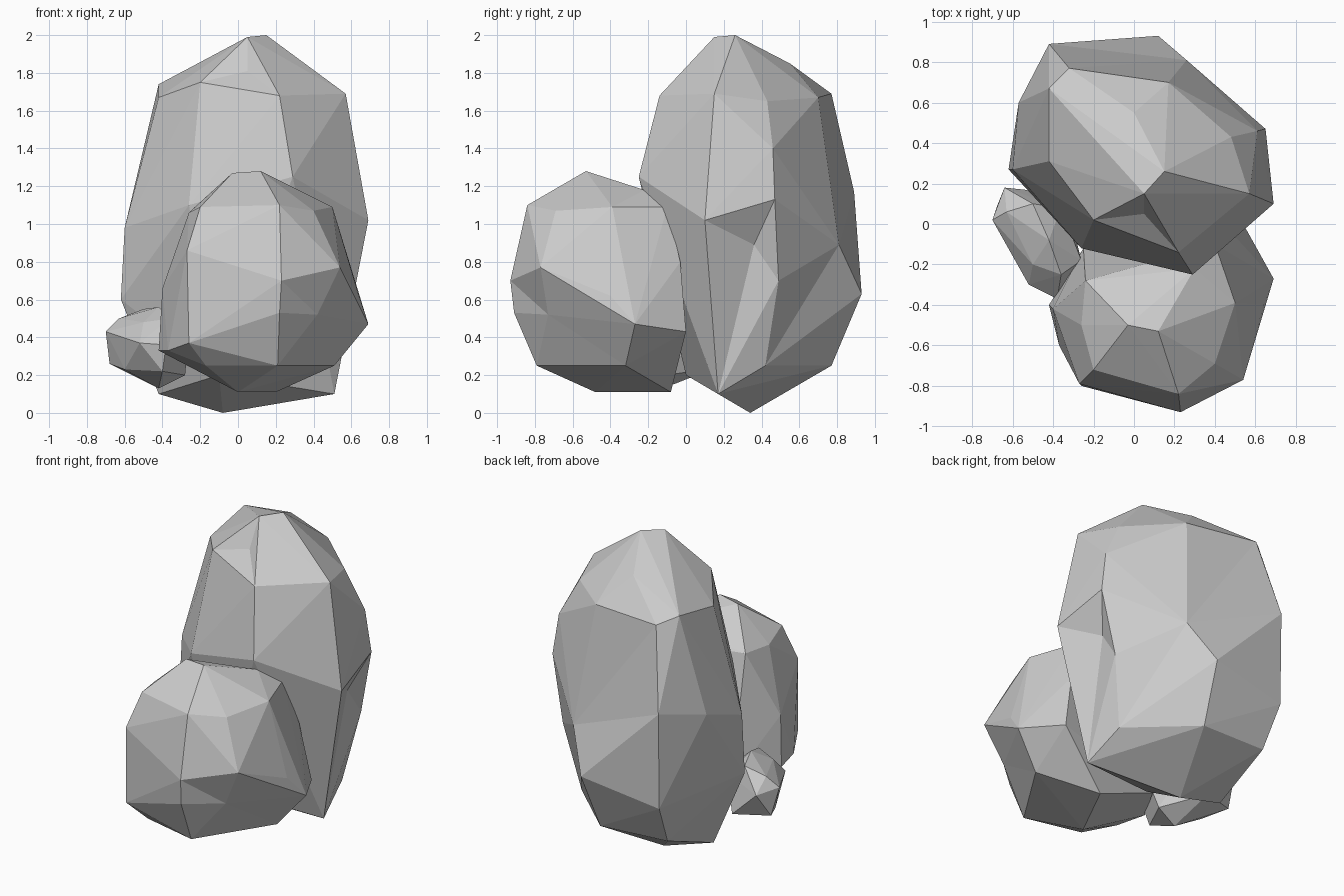
import bpy, bmesh
from mathutils import Vector


def rock(name, points, dents=()):
    """Faceted boulder: hull of the corner points; dent corners are hulled
    slightly outward and then pulled in to form hollows."""
    centre = sum((Vector(p) for p in points), Vector()) / len(points)
    bm = bmesh.new()
    for p in points:
        bm.verts.new(p)
    hollows = []
    for *p, push in dents:
        target = Vector(p)
        hollows.append((bm.verts.new(centre + (target - centre) * push), target))
    bmesh.ops.convex_hull(bm, input=bm.verts[:])
    for v, target in hollows:
        v.co = target
    bmesh.ops.delete(bm, geom=[v for v in bm.verts if not v.link_faces], context='VERTS')
    bmesh.ops.recalc_face_normals(bm, faces=bm.faces[:])
    mesh = bpy.data.meshes.new(name)
    bm.to_mesh(mesh)
    bm.free()
    obj = bpy.data.objects.new(name, mesh)
    bpy.context.collection.objects.link(obj)
    return obj


# Tall boulder at the back, with a waist on its right and back side
rock("tall_boulder", [
    (.15, .26, 2), (.05, .15, 1.99), (.0, .55, 1.85), (-.2, .02, 1.75),
    (-.42, .31, 1.67), (-.42, .67, 1.74), (-.32, .77, 1.69), (.17, .70, 1.67),
    (.48, .43, 1.65), (.57, .15, 1.69), (.22, -.14, 1.68), (.29, -.25, 1.25),
    (.61, .46, 1.4), (.65, .47, 1.13), (.69, .10, 1.02), (-.26, -.12, 1.1),
    (-.6, .27, .98), (-.57, .6, 1.1), (-.42, .89, 1.17), (-.42, .88, .54),
    (.12, .93, .63), (.56, .49, .70), (.47, .42, .25), (.09, .77, .25),
    (-.39, .75, .27), (-.62, .27, .6), (.51, .17, .10), (-.08, .34, 0),
    (-.42, .31, .1), (-.1, 0, .2)],
    dents=[(.26, .81, .89, 1.16), (.55, .36, .89, 1.14), (.05, .05, 1.81, 1.07)])

# Round boulder in front, with a hollow low on its right side
rock("front_boulder", [
    (.12, -.53, 1.28), (-.03, -.5, 1.27), (.3, -.22, 1.18), (.22, -.84, 1.10),
    (.23, -.93, .70), (.54, -.77, .77), (.40, -.69, 1.07), (.50, -.39, 1.09),
    (.64, -.4, .62), (.69, -.27, .47), (.47, -.03, .8), (-.2, -.72, 1.09),
    (-.27, -.79, .86), (-.26, -.5, 1.06), (-.24, -.28, 1.08), (-.4, -.42, .66),
    (-.42, -.4, .33), (-.37, -.6, .33), (-.26, -.8, .37), (-.17, -.7, .25),
    (.21, -.79, .25), (.22, -.91, .53), (.51, -.32, .25), (.54, 0, .43),
    (0, -.48, .11), (.2, -.08, .11), (-.25, -.12, .3), (.4, -.1, 1.09)],
    dents=[(.42, -.73, .52, 1.25)])

# Small stone on the left
rock("small_stone", [
    (-.70, .02, .43), (-.64, .18, .42), (-.68, .08, .26), (-.63, .06, .5),
    (-.5, .1, .55), (-.42, -.08, .56), (-.5, -.2, .48), (-.52, -.3, .37),
    (-.38, -.37, .36), (-.4, -.33, .22), (-.6, -.08, .23), (-.26, -.18, .42),
    (-.36, .08, .46), (-.36, -.25, .5), (-.28, -.1, .2), (-.42, -.12, .13),
    (-.45, .16, .24)])
